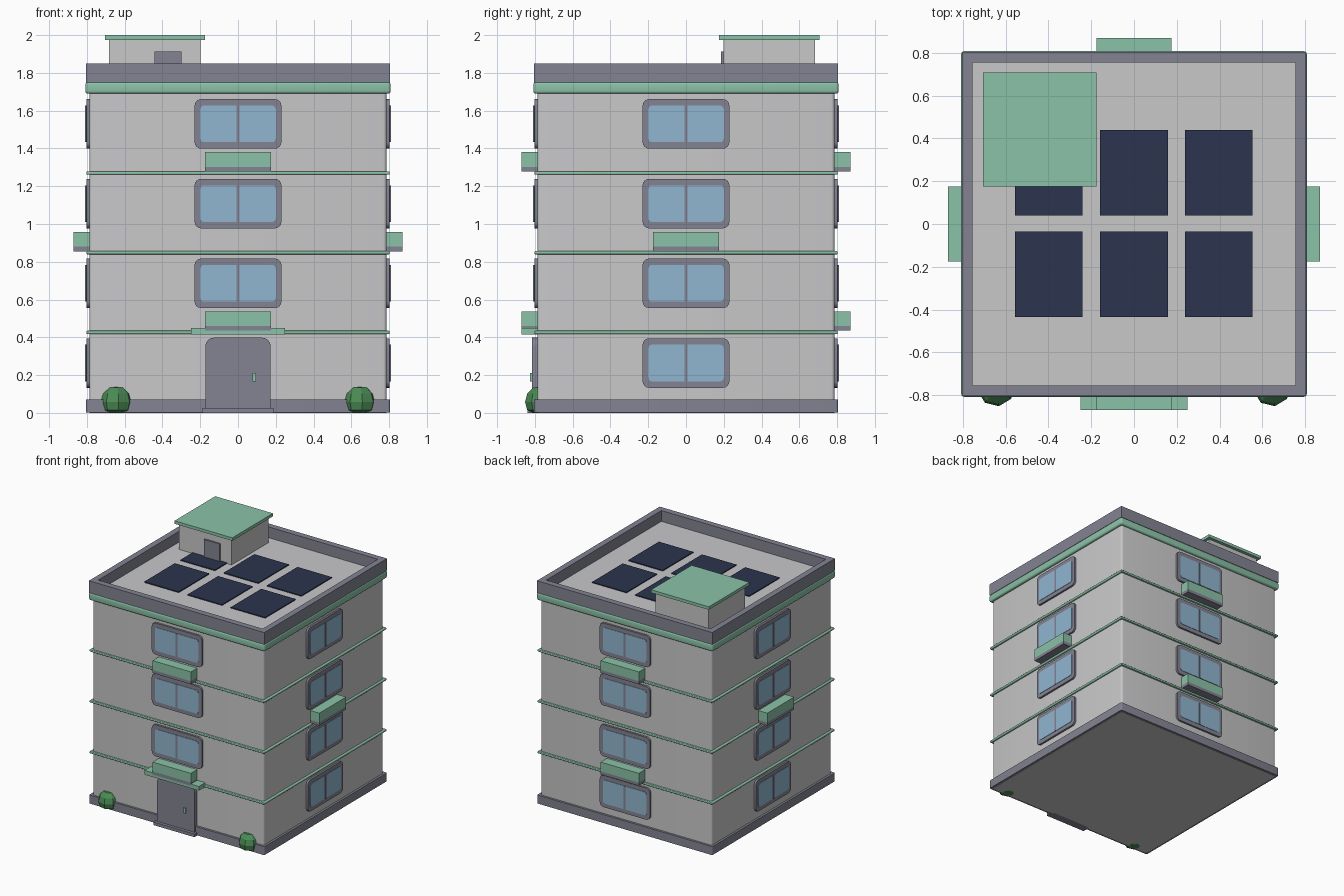
import bpy, bmesh, math
from mathutils import Matrix, Vector

if "Cube" in bpy.data.objects:
    bpy.data.objects.remove(bpy.data.objects["Cube"])


def material(name, r, g, b):
    m = bpy.data.materials.new(name)
    m.use_nodes = True
    m.diffuse_color = (r, g, b, 1)
    m.node_tree.nodes["Principled BSDF"].inputs["Base Color"].default_value = (r, g, b, 1)
    return m


WALL = material("pale grey wall", 0.58, 0.58, 0.59)
TRIM = material("slate trim", 0.23, 0.23, 0.29)
MINT = material("mint green", 0.26, 0.54, 0.39)
GLASS = material("window blue", 0.28, 0.47, 0.63)
PANEL = material("solar navy", 0.025, 0.034, 0.076)
LEAF = material("leaf green", 0.07, 0.26, 0.09)


def finish(name, bm, mat, smooth=False):
    mesh = bpy.data.meshes.new(name)
    bm.to_mesh(mesh)
    bm.free()
    mesh.materials.append(mat)
    obj = bpy.data.objects.new(name, mesh)
    bpy.context.collection.objects.link(obj)
    if smooth:
        bpy.ops.object.select_all(action="DESELECT")
        obj.select_set(True)
        bpy.context.view_layer.objects.active = obj
        bpy.ops.object.shade_smooth_by_angle(angle=math.radians(40))
    return obj


def box(name, mat, x, y, z, bevel=0, axis=None, turn=0, top_only=False):
    """Box from (min, max) ranges; bevels edges along one axis, or all edges."""
    bm = bmesh.new()
    bmesh.ops.create_cube(bm, size=1)
    lo, hi = Vector((x[0], y[0], z[0])), Vector((x[1], y[1], z[1]))
    for v in bm.verts:
        v.co = Vector([lo[i] + (v.co[i] + 0.5) * (hi[i] - lo[i]) for i in range(3)])
    if bevel:
        edges = []
        for e in bm.edges:
            a, b = (v.co for v in e.verts)
            along = axis is None or abs((a - b).normalized()[axis]) > 0.9
            if along and not (top_only and (a + b).z / 2 < hi.z - 1e-4):
                edges.append(e)
        bmesh.ops.bevel(bm, geom=edges, offset=bevel, segments=4, profile=0.5,
                        affect="EDGES", clamp_overlap=True)
    bmesh.ops.rotate(bm, verts=bm.verts, cent=(0, 0, 0),
                     matrix=Matrix.Rotation(turn * math.pi / 2, 3, "Z"))
    return finish(name, bm, mat, bool(bevel))


def square(name, mat, half, z, bevel=0, axis=None):
    return box(name, mat, (-half, half), (-half, half), z, bevel, axis)


# Main block and horizontal bands
square("walls", WALL, 0.787, (0, 1.76), 0.018, 2)
square("plinth", TRIM, 0.805, (0.002, 0.072), 0.012, 2)
for i in range(3):
    z = 0.417 + 0.422 * i
    square("floor_band", MINT, 0.803, (z, z + 0.018), 0.006)
square("cornice", MINT, 0.808, (1.69, 1.752), 0.014)

# Roof parapet: four mitre-free sides
for turn in range(4):
    box("parapet", TRIM, (-0.805, 0.755), (-0.805, -0.755), (1.75, 1.85), turn=turn)


def window(z, turn):
    box("window_frame", TRIM, (-0.23, 0.23), (-0.803, -0.77), (z - 0.131, z + 0.131), 0.035, 1, turn)
    box("window_glass", GLASS, (-0.2, 0.2), (-0.806, -0.8), (z - 0.097, z + 0.097), 0.02, 1, turn)
    box("window_mullion", TRIM, (-0.009, 0.009), (-0.809, -0.8), (z - 0.097, z + 0.097), turn=turn)


def planter(z, turn):
    box("planter_tray", TRIM, (-0.176, 0.176), (-0.87, -0.78), (z, z + 0.026), turn=turn)
    box("planter_box", MINT, (-0.176, 0.176), (-0.87, -0.78), (z + 0.026, z + 0.103), turn=turn)


# Windows on every side; the front ground floor has the door instead
for turn in range(4):
    for storey in range(4):
        if turn or storey:
            window(0.264 + 0.422 * storey, turn)

# Planters: front, right-hand and left-hand sides, back
for turn, heights in enumerate([(0.435, 1.277), (0.855,), (0.435, 1.277), (0.855,)]):
    for z in heights:
        planter(z, turn)

# Entrance
box("door", TRIM, (-0.173, 0.173), (-0.815, -0.77), (0, 0.398), 0.045, 1, top_only=True)
box("door_handle", MINT, (0.077, 0.094), (-0.826, -0.81), (0.165, 0.21))
box("door_step", TRIM, (-0.188, 0.188), (-0.84, -0.78), (0, 0.026))
box("door_canopy", MINT, (-0.25, 0.25), (-0.87, -0.78), (0.414, 0.449))

# Solar panels
for x in (-0.398, 0, 0.396):
    for y in (-0.235, 0.24):
        box("solar_panel", PANEL, (x - 0.158, x + 0.158), (y - 0.2, y + 0.2), (1.755, 1.768))

# Rooftop stair hut
box("hut_walls", WALL, (-0.682, -0.198), (0.198, 0.682), (1.75, 1.976))
box("hut_roof", MINT, (-0.705, -0.175), (0.175, 0.708), (1.975, 2.0))
box("hut_door", TRIM, (-0.443, -0.3), (0.184, 0.21), (1.755, 1.912))

# Faceted bushes, flattened where they meet the ground
for side in (-1, 1):
    bm = bmesh.new()
    bmesh.ops.create_uvsphere(bm, u_segments=8, v_segments=6, radius=0.088)
    spin = Matrix.Rotation(0.15, 4, "Z")
    bm.transform(Matrix.Translation((side * 0.645, -0.765, 0.058)) @ spin)
    for v in bm.verts:
        v.co.z = min(max(v.co.z, 0), 0.138)
    finish("bush", bm, LEAF)
